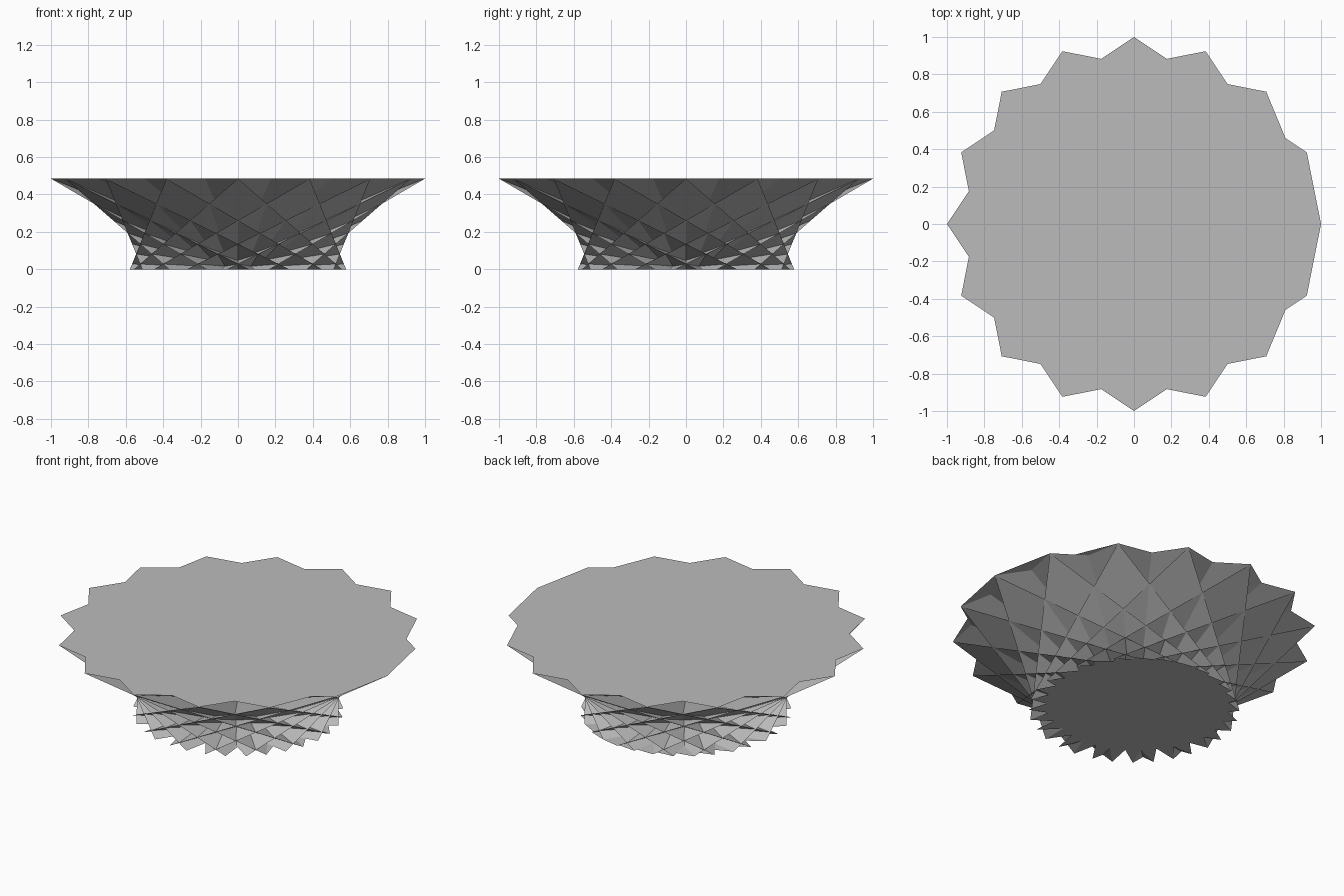
import bpy
import bmesh
from math import pi, sin, cos
from mathutils import Vector

cube = bpy.data.objects.get("Cube")
if cube:
    bpy.data.objects.remove(cube, do_unlink=True)

# Star cupola: a 16-point star above, a 32-point star below, equal edges
N, D = 16, 13
STEP = 2 * pi * D / N
EDGE = 2 * sin(3 * pi / N)
FOOT_R = EDGE / (2 * sin(STEP / 4))
HEIGHT = EDGE * (1 - 1 / (4 * sin(STEP / 2) ** 2)) ** 0.5

grey = bpy.data.materials.new("plain grey")
grey.use_nodes = True
GREY = (0.5, 0.5, 0.5, 1)
grey.diffuse_color = GREY
grey.node_tree.nodes["Principled BSDF"].inputs["Base Color"].default_value = GREY


def ring(radius, z, angles):
    return [Vector((radius * cos(a), radius * sin(a), z)) for a in angles]


def fan(points):
    """Triangles from the first point to every other edge of the star."""
    return [(points[0], points[i], points[i + 1]) for i in range(1, len(points) - 1)]


def build(name, faces, facing):
    """Make an object whose faces all look up (1) or down (-1)."""
    bm = bmesh.new()
    for pts in faces:
        face = bm.faces.new([bm.verts.new(p) for p in pts])
        face.normal_update()
        if face.normal.z * facing < 0:
            face.normal_flip()
    mesh = bpy.data.meshes.new(name)
    bm.to_mesh(mesh)
    bm.free()
    mesh.materials.append(grey)
    bpy.context.collection.objects.link(bpy.data.objects.new(name, mesh))


top = ring(1, HEIGHT, [j * STEP for j in range(N)])
foot = ring(FOOT_R, 0, [(k + 0.5) * STEP / 2 for k in range(2 * N)])

# Flat stars closing the two ends
build("top_star", fan(top), 1)
build("foot_star", fan(foot), -1)

# Crossing side panels: squares between parallel edges, triangles between them
build("square_panels",
      [(top[j], top[(j + 1) % N], foot[2 * j + 1], foot[2 * j]) for j in range(N)], -1)
build("triangle_panels",
      [(top[j], foot[2 * j - 1], foot[2 * j]) for j in range(N)], -1)
